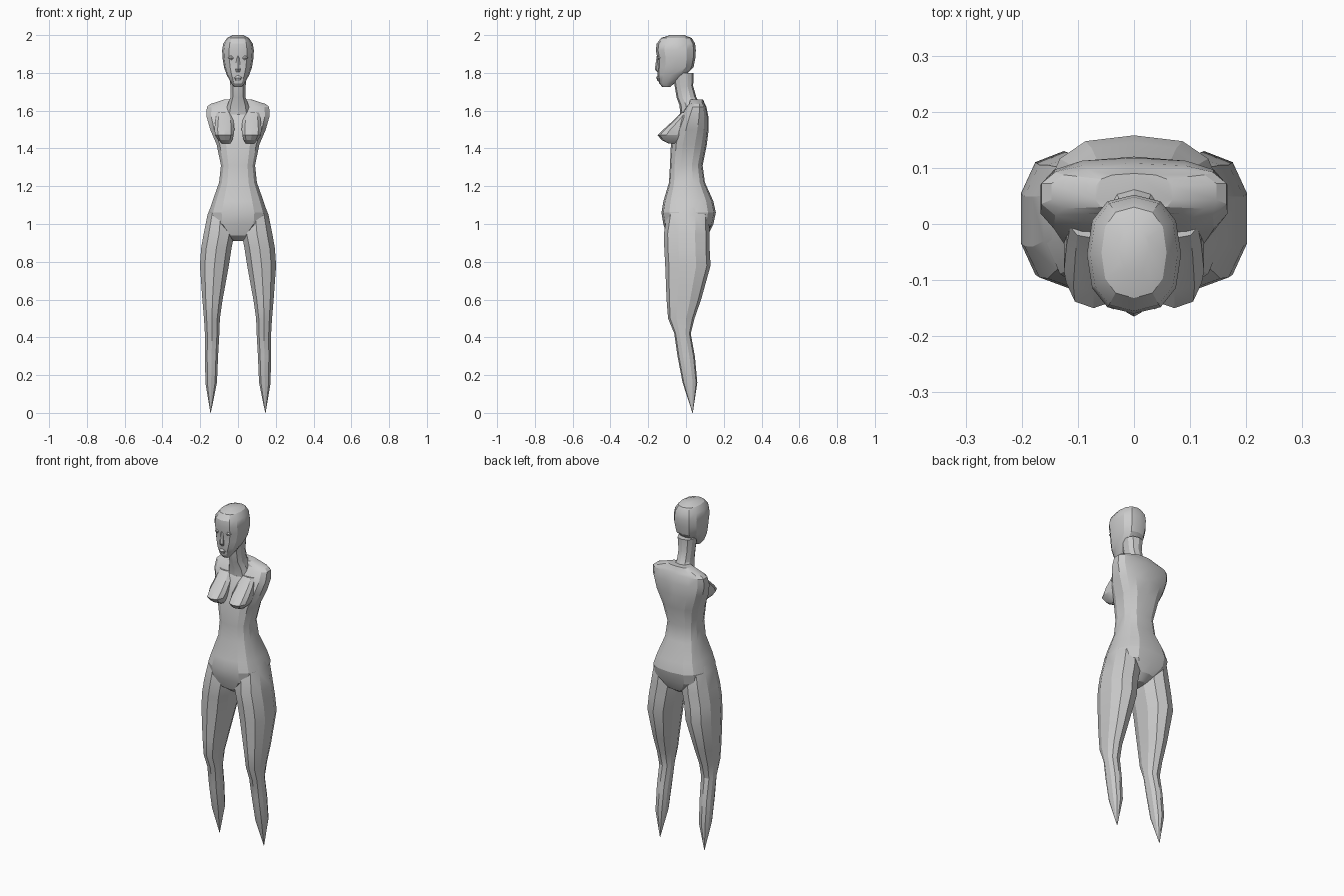
import bpy, bmesh, math


def loft(name, sections, n=12, p=0.8, mirror=False, angle=22):
    """Stack closed rings; each section is (z, centre x, half width, front y, back y)."""
    bm = bmesh.new()
    rings = []
    for z, cx, hx, yf, yb in sections:
        cy, hy = (yf + yb) / 2, (yb - yf) / 2
        ring = []
        for i in range(n):
            a = 2 * math.pi * i / n
            s, c = math.sin(a), math.cos(a)
            x = cx + hx * math.copysign(abs(s) ** p, s)
            y = cy - hy * math.copysign(abs(c) ** p, c)
            ring.append(bm.verts.new((x, y, z)))
        rings.append(ring)
    for a, b in zip(rings, rings[1:]):
        for i in range(n):
            j = (i + 1) % n
            bm.faces.new((a[i], a[j], b[j], b[i]))
    bm.faces.new(rings[0])
    bm.faces.new(rings[-1])
    bmesh.ops.recalc_face_normals(bm, faces=bm.faces)
    me = bpy.data.meshes.new(name)
    bm.to_mesh(me)
    bm.free()
    ob = bpy.data.objects.new(name, me)
    bpy.context.collection.objects.link(ob)
    if mirror:
        ob.modifiers.new("Mirror", 'MIRROR').use_mirror_merge = False
    bpy.ops.object.select_all(action='DESELECT')
    ob.select_set(True)
    bpy.context.view_layer.objects.active = ob
    bpy.ops.object.shade_smooth_by_angle(angle=math.radians(angle))
    return ob


# torso from crotch to shoulders
loft("torso", [
    (0.91, 0, 0.03, -0.06, 0.07),
    (0.94, 0, 0.075, -0.10, 0.115),
    (1.00, 0, 0.150, -0.12, 0.145),
    (1.06, 0, 0.158, -0.13, 0.158),
    (1.12, 0, 0.138, -0.12, 0.145),
    (1.22, 0, 0.102, -0.09, 0.10),
    (1.31, 0, 0.092, -0.085, 0.088),
    (1.42, 0, 0.115, -0.08, 0.11),
    (1.50, 0, 0.150, -0.06, 0.12),
    (1.57, 0, 0.170, -0.03, 0.118),
    (1.62, 0, 0.168, 0.0, 0.108),
    (1.635, 0, 0.150, 0.015, 0.10),
    (1.66, 0, 0.070, 0.02, 0.09)], n=14, p=0.72)

# neck
loft("neck", [
    (1.58, 0, 0.070, -0.03, 0.09),
    (1.63, 0, 0.058, -0.035, 0.08),
    (1.67, 0, 0.042, -0.05, 0.055),
    (1.73, 0, 0.042, -0.06, 0.038),
    (1.80, 0, 0.05, -0.07, 0.04)], n=10)

# head
loft("head", [
    (1.725, 0, 0.020, -0.125, -0.085),
    (1.745, 0, 0.036, -0.143, -0.06),
    (1.79, 0, 0.060, -0.152, 0.00),
    (1.83, 0, 0.074, -0.152, 0.04),
    (1.88, 0, 0.082, -0.152, 0.05),
    (1.92, 0, 0.084, -0.160, 0.052),
    (1.955, 0, 0.078, -0.155, 0.048),
    (1.985, 0, 0.058, -0.132, 0.03),
    (2.00, 0, 0.028, -0.085, -0.01)], n=12, p=0.82, angle=28)

# facial features
loft("nose", [
    (1.89, 0, 0.007, -0.155, -0.12),
    (1.82, 0, 0.015, -0.165, -0.13),
    (1.805, 0, 0.012, -0.154, -0.13)], n=6)
loft("lips", [
    (1.785, 0, 0.012, -0.152, -0.12),
    (1.774, 0, 0.022, -0.158, -0.12),
    (1.758, 0, 0.012, -0.151, -0.12)], n=8)
loft("eye", [
    (1.892, 0.036, 0.008, -0.146, -0.11),
    (1.880, 0.036, 0.017, -0.152, -0.11),
    (1.868, 0.036, 0.008, -0.146, -0.11)], n=8, mirror=True)

# bust
loft("breast", [
    (1.59, 0.075, 0.040, -0.025, 0.04),
    (1.55, 0.072, 0.050, -0.065, 0.03),
    (1.50, 0.072, 0.055, -0.120, 0.00),
    (1.47, 0.072, 0.051, -0.150, 0.00),
    (1.445, 0.068, 0.040, -0.130, -0.01),
    (1.425, 0.063, 0.022, -0.090, -0.03)], n=10, mirror=True)

# legs tapering to points
loft("leg", [
    (1.15, 0.080, 0.043, -0.07, 0.08),
    (1.05, 0.092, 0.072, -0.10, 0.12),
    (0.95, 0.100, 0.085, -0.117, 0.125),
    (0.87, 0.115, 0.084, -0.115, 0.125),
    (0.78, 0.125, 0.080, -0.110, 0.13),
    (0.60, 0.135, 0.056, -0.103, 0.08),
    (0.50, 0.138, 0.044, -0.095, 0.045),
    (0.42, 0.137, 0.040, -0.062, 0.025),
    (0.30, 0.140, 0.036, -0.045, 0.047),
    (0.16, 0.142, 0.032, -0.018, 0.060),
    (0.00, 0.145, 0.001, 0.034, 0.036)], n=10, p=0.85, mirror=True)
